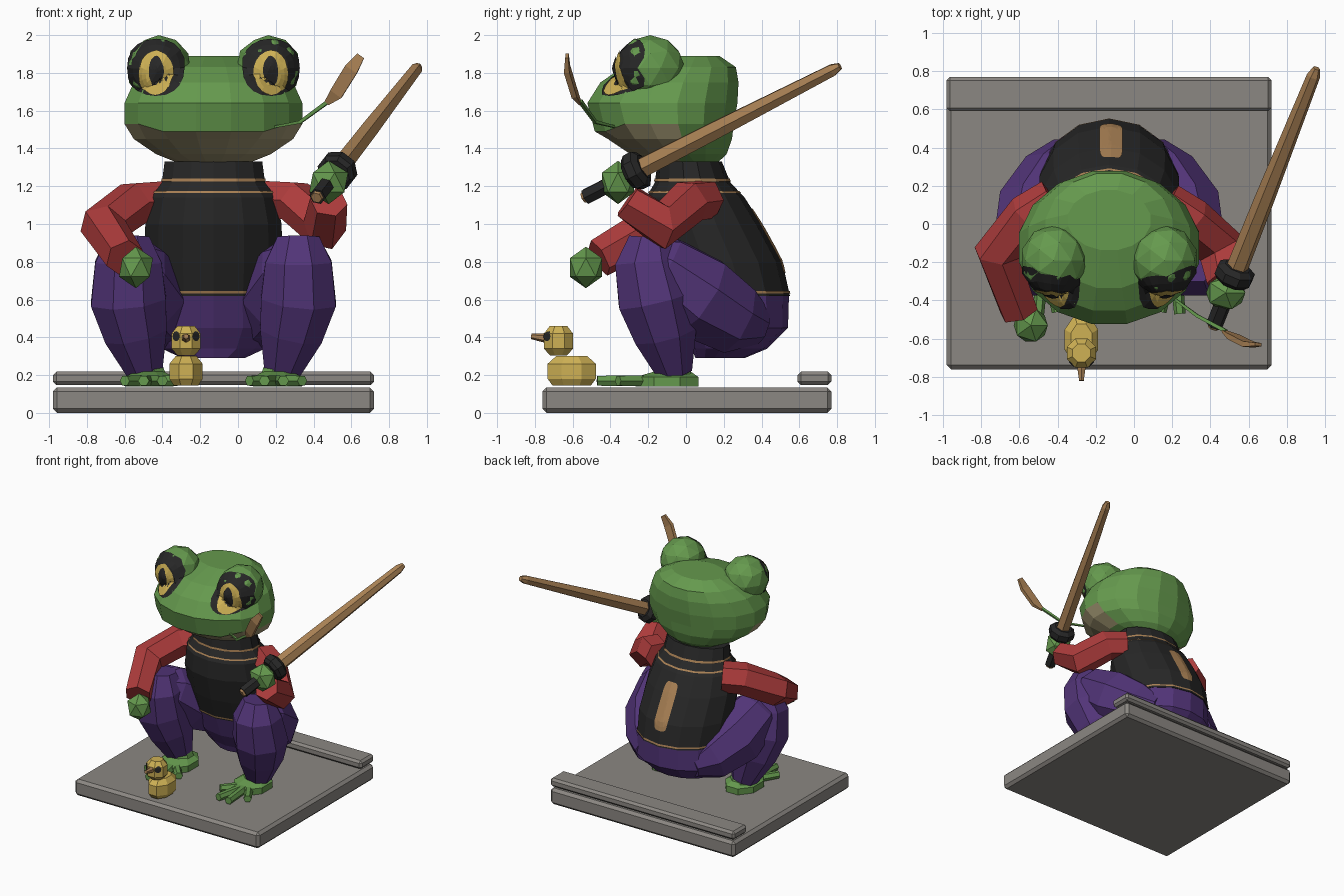
import bpy, bmesh
from math import cos, sin, pi, copysign
from mathutils import Vector
from mathutils.bvhtree import BVHTree

if "Cube" in bpy.data.objects:
    bpy.data.objects.remove(bpy.data.objects["Cube"], do_unlink=True)

MID = -0.13          # the frog sits off the centre of the slab


def colour(name, rgb):
    m = bpy.data.materials.new(name)
    m.use_nodes = True
    m.diffuse_color = (*rgb, 1)
    bsdf = next(n for n in m.node_tree.nodes if n.type == "BSDF_PRINCIPLED")
    bsdf.inputs["Base Color"].default_value = (*rgb, 1)
    return m


green = colour("skin green", (0.13, 0.32, 0.075))
beige = colour("jaw beige", (0.36, 0.31, 0.17))
black = colour("cloth black", (0.02, 0.02, 0.02))
purple = colour("trouser purple", (0.085, 0.035, 0.19))
red = colour("sleeve red", (0.42, 0.045, 0.045))
tan = colour("wood tan", (0.4, 0.22, 0.09))
yellow = colour("duck yellow", (0.62, 0.44, 0.09))
stone = colour("stone grey", (0.26, 0.245, 0.225))


def finish(name, bm, *mats, rule=None):
    bmesh.ops.recalc_face_normals(bm, faces=bm.faces)
    if rule:
        for f in bm.faces:
            f.material_index = rule(f.calc_center_median())
    mesh = bpy.data.meshes.new(name)
    bm.to_mesh(mesh)
    for m in mats:
        mesh.materials.append(m)
    ob = bpy.data.objects.new(name, mesh)
    bpy.context.collection.objects.link(ob)
    return bm


def loft(rings, capped=True):
    bm = bmesh.new()
    loops = [[bm.verts.new(p) for p in ring] for ring in rings]
    n = len(loops[0])
    for a, b in zip(loops, loops[1:]):
        for i in range(n):
            j = (i + 1) % n
            bm.faces.new((a[i], a[j], b[j], b[i]))
    if capped:
        bm.faces.new(loops[0])
        bm.faces.new(loops[-1])
    return bm


def oval(z, y, rx, ry, n, x=MID, grow=0.0):
    turn = [2 * pi * (i + 0.5) / n for i in range(n)]
    return [Vector((x + (rx + grow) * cos(t), y + (ry + grow) * sin(t), z)) for t in turn]


def tube(name, path, mat, n=6, flat=1.0, mats=(), rule=None):
    """Sweep a polygon along (x, y, z, radius) points without twisting."""
    pts = [Vector(p[:3]) for p in path]
    rings, u = [], None
    for i, p in enumerate(pts):
        t = (pts[min(i + 1, len(pts) - 1)] - pts[max(i - 1, 0)]).normalized()
        u = u or t.cross(Vector((0, 1, 0)))
        u = (u - t * u.dot(t)).normalized()
        v = t.cross(u) * flat
        turn = [2 * pi * (k + 0.5) / n for k in range(n)]
        rings.append([p + path[i][3] * (u * cos(a) + v * sin(a)) for a in turn])
    finish(name, loft(rings), mat, *mats, rule=rule)


def box(name, lo, hi, bevel, mat):
    bm = bmesh.new()
    bmesh.ops.create_cube(bm, size=1)
    lo, hi = Vector(lo), Vector(hi)
    for v in bm.verts:
        v.co = (lo + hi) / 2 + Vector(a * b for a, b in zip(v.co, hi - lo))
    bmesh.ops.bevel(bm, geom=bm.edges[:], offset=bevel, segments=1, affect="EDGES")
    finish(name, bm, mat)


def ball(name, centre, size, mat, detail=1):
    bm = bmesh.new()
    bmesh.ops.create_icosphere(bm, subdivisions=detail, radius=1)
    for v in bm.verts:
        v.co = Vector(centre) + Vector(a * b for a, b in zip(v.co, size))
    return finish(name, bm, mat)


def plate(name, targets, x, z, rx, rz, lift, mat, way=1, square=1.0):
    """Thin painted patch laid on the targets, cast along y."""
    trees = [BVHTree.FromBMesh(t) for t in targets]
    n, steps = 20, 5
    bm, loops = bmesh.new(), []
    for k in range(steps + 1):
        loop = []
        for i in range(n):
            c, s = cos(2 * pi * i / n), sin(2 * pi * i / n)
            px = x + rx * (k + 0.01) / steps * copysign(abs(c) ** square, c)
            pz = z + rz * (k + 0.01) / steps * copysign(abs(s) ** square, s)
            hits = [t.ray_cast(Vector((px, -2 * way, pz)), Vector((0, way, 0))) for t in trees]
            hits = [h for h in hits if h[0]]
            best = min(hits, key=lambda h: h[3]) if hits else None
            loop.append(bm.verts.new(best[0] + best[1] * lift) if best else None)
        loops.append(loop)
    for a, b in zip(loops, loops[1:]):
        for i in range(n):
            quad = (a[i], a[i - 1], b[i - 1], b[i])
            if all(quad):
                bm.faces.new(quad)
    finish(name, bm, mat)


# Stone slab and back rail
box("slab", (-0.98, -0.76, 0), (0.72, 0.77, 0.135), 0.022, stone)
box("back_rail", (-0.98, 0.59, 0.148), (0.72, 0.77, 0.218), 0.018, stone)

# Torso and pelvis: (z, centre y, half width, half depth)
torso_rows = [(0.62, 0.22, 0.36, 0.33), (0.8, 0.17, 0.375, 0.34), (1.0, 0.09, 0.37, 0.31),
              (1.14, 0.05, 0.34, 0.26), (1.22, 0.035, 0.28, 0.2), (1.33, 0.02, 0.265, 0.17)]
pelvis_rows = [(0.29, 0.18, 0.17, 0.13), (0.34, 0.23, 0.28, 0.2), (0.45, 0.25, 0.36, 0.29),
               (0.62, 0.22, 0.355, 0.325)]
torso = finish("torso", loft([oval(*r, 14) for r in torso_rows]), black)
finish("pelvis", loft([oval(*r, 14) for r in pelvis_rows]), purple)


def band(name, low, high):
    rows = []
    for z in (low, high):
        a, b = next(p for p in zip(torso_rows, torso_rows[1:]) if p[0][0] <= z <= p[1][0])
        f = (z - a[0]) / (b[0] - a[0])
        rows.append([p + (q - p) * f for p, q in zip(oval(*a, 14, grow=0.005), oval(*b, 14, grow=0.005))])
    finish(name, loft(rows, False), tan)


band("belt_trim", 0.632, 0.645)
band("collar_trim", 1.225, 1.24)
band("chest_trim", 1.165, 1.175)
plate("back_panel", [torso], MID + 0.01, 0.91, 0.06, 0.17, 0.006, tan, way=-1, square=0.4)

# Head: (z, front y, back y, half width), with the lip dipping at the front
head_rows = [(1.315, -0.1, 0.16, 0.17), (1.37, -0.3, 0.22, 0.31), (1.45, -0.42, 0.25, 0.43),
             (1.53, -0.49, 0.26, 0.48), (1.64, -0.53, 0.28, 0.48), (1.75, -0.46, 0.285, 0.43),
             (1.83, -0.34, 0.27, 0.34), (1.89, -0.14, 0.18, 0.22)]
rings = [oval(z, (f + b) / 2, w, (b - f) / 2, 16) for z, f, b, w in head_rows]
for p in rings[3]:
    if p.y < -0.35:
        p.z -= 0.04
head = finish("head", loft(rings), green, beige,
              rule=lambda c: int(c.z < 1.52 and c.y < -0.06))

for side, s in (("left", 1), ("right", -1)):
    # Bulging eyes with painted rings
    ex = MID + s * 0.29
    eye = ball(side + "_eye", (ex, -0.19, 1.825), (0.175, 0.185, 0.175), green, 2)
    ex += s * 0.012
    plate(side + "_eye_patch", [eye, head], ex, 1.825, 0.15, 0.15, 0.006, black, square=0.9)
    plate(side + "_iris", [eye, head], ex, 1.795, 0.088, 0.118, 0.012, yellow)
    plate(side + "_pupil", [eye, head], ex, 1.805, 0.034, 0.08, 0.018, black)

    # Folded legs
    def at(dx, *rest):
        return (MID + s * dx, *rest)
    tube(side + "_thigh", [at(0.2, 0.4, 0.46, 0.1), at(0.26, 0.26, 0.5, 0.2), at(0.36, 0.06, 0.62, 0.24),
                           at(0.43, -0.14, 0.77, 0.19), at(0.44, -0.25, 0.84, 0.1)], purple, 8)
    tube(side + "_shin", [at(0.45, -0.19, 0.93, 0.12), at(0.45, -0.2, 0.8, 0.19), at(0.45, -0.16, 0.6, 0.215),
                          at(0.41, -0.11, 0.42, 0.18), at(0.36, -0.06, 0.21, 0.1)], purple, 8)
    # Webless feet with spread toes
    tube(side + "_ankle", [at(0.35, -0.07, 0.27, 0.08), at(0.35, -0.07, 0.17, 0.12)], green, 8)
    finish(side + "_foot", loft([oval(0.14, -0.1, 0.14, 0.18, 8, MID + s * 0.34),
                                 oval(0.19, -0.1, 0.14, 0.18, 8, MID + s * 0.34),
                                 oval(0.22, -0.07, 0.08, 0.1, 8, MID + s * 0.34)]), green)
    for i, (dx, y) in enumerate([(0.19, -0.32), (0.27, -0.46), (0.37, -0.47), (0.47, -0.36)]):
        tube(f"{side}_toe_{i + 1}", [at(0.34, -0.15, 0.17, 0.035), at(dx, y, 0.17, 0.03)], green, 6)

# Arms and hands
tube("right_arm", [(-0.42, 0.12, 1.12, 0.12), (-0.55, 0.04, 1.11, 0.125), (-0.715, -0.15, 0.99, 0.125),
                   (-0.6, -0.46, 0.82, 0.105)], red)
ball("right_hand", (-0.54, -0.53, 0.77), (0.1, 0.1, 0.11), green)
tube("left_arm", [(0.17, 0.11, 1.13, 0.11), (0.3, 0.02, 1.12, 0.12), (0.46, -0.13, 0.99, 0.13),
                  (0.48, -0.31, 1.12, 0.1)], red)
ball("left_hand", (0.48, -0.36, 1.22), (0.115, 0.1, 0.115), green)

# Wooden sword
hilt, tip = Vector((0.42, -0.53, 1.145)), Vector((0.955, 0.815, 1.835))


def along(f, r):
    return (*hilt.lerp(tip, f), r)


tube("sword_pommel", [along(-0.01, 0.03), along(0.01, 0.04)], tan)
tube("sword_grip", [along(0, 0.045), along(0.2, 0.045)], black)
tube("sword_guard", [along(0.17, 0.085), along(0.185, 0.105), along(0.215, 0.105), along(0.23, 0.07)], black, 8)
tube("sword_blade", [along(0.22, 0.058), along(0.5, 0.053), along(0.97, 0.036), along(1, 0.02)], tan)

# Reed held in the mouth
tube("reed_stem", [(0.17, -0.36, 1.51, 0.008), (0.33, -0.48, 1.54, 0.012), (0.48, -0.56, 1.65, 0.014)], green, 4)
tube("reed_head", [(0.47, -0.56, 1.64, 0.02), (0.52, -0.59, 1.69, 0.05), (0.6, -0.63, 1.82, 0.052),
                   (0.65, -0.63, 1.89, 0.03)], tan, 4, flat=0.4)

# Toy duck
finish("duck_body", loft([oval(z, -0.605, rx, ry, 8, -0.275) for z, rx, ry in
                          [(0.145, 0.07, 0.11), (0.18, 0.095, 0.138), (0.26, 0.095, 0.138),
                           (0.3, 0.06, 0.09)]]), yellow)
duck = finish("duck_head", loft([oval(z, -0.675, r, r, 8, -0.275) for z, r in
                                 [(0.305, 0.05), (0.34, 0.083), (0.42, 0.083), (0.46, 0.05)]]), yellow)
tube("duck_beak", [(-0.275, -0.73, 0.395, 0.028), (-0.275, -0.82, 0.405, 0.014)], tan)
for i, s in enumerate((-1, 1)):
    plate(f"duck_eye_{i + 1}", [duck], -0.275 + s * 0.05, 0.405, 0.018, 0.025, 0.004, black)
